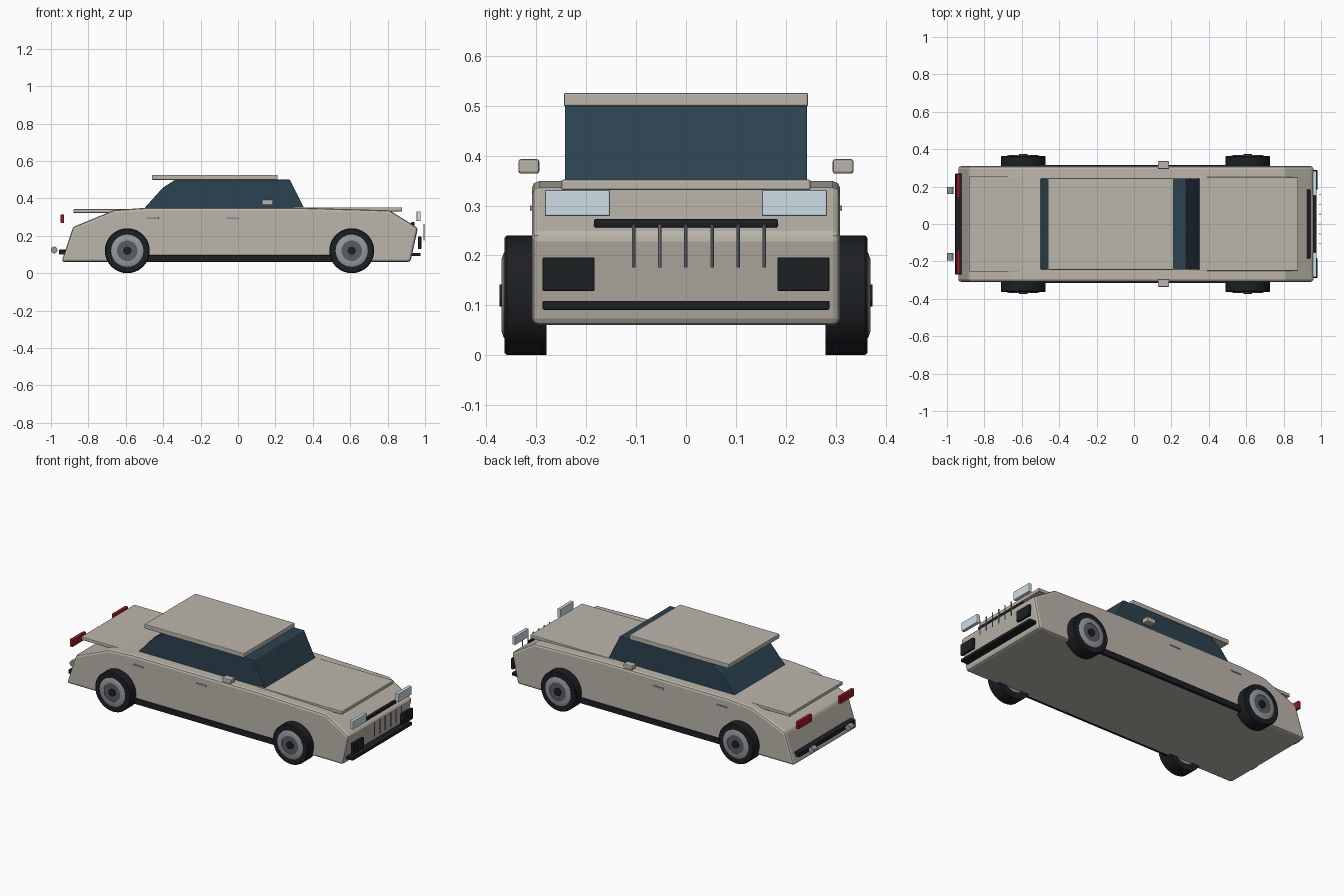
import bpy, bmesh, math
from mathutils import Matrix

if "Cube" in bpy.data.objects:
    bpy.data.objects.remove(bpy.data.objects["Cube"])


def material(name, rgb):
    m = bpy.data.materials.new(name)
    m.diffuse_color = (*rgb, 1)
    m.use_nodes = True
    m.node_tree.nodes["Principled BSDF"].inputs["Base Color"].default_value = m.diffuse_color
    return m


PAINT = material("paint", (0.50, 0.47, 0.41))
GLASS = material("tinted_glass", (0.025, 0.055, 0.08))
BLACK = material("black_trim", (0.012, 0.014, 0.017))
LAMP = material("clear_lamp", (0.62, 0.73, 0.80))
RED = material("red_lamp", (0.35, 0.01, 0.02))
STEEL = material("steel", (0.30, 0.32, 0.34))
DARK_STEEL = material("dark_steel", (0.10, 0.11, 0.12))


def finish(name, bm, mat, bevel=0, smooth=False):
    bmesh.ops.recalc_face_normals(bm, faces=bm.faces)
    me = bpy.data.meshes.new(name)
    bm.to_mesh(me)
    bm.free()
    me.materials.append(mat)
    ob = bpy.data.objects.new(name, me)
    bpy.context.collection.objects.link(ob)
    if bevel:
        mod = ob.modifiers.new("bevel", 'BEVEL')
        mod.width, mod.segments, mod.limit_method = bevel, 2, 'ANGLE'
        mod.angle_limit = math.radians(40)
    if smooth:
        bpy.ops.object.select_all(action='DESELECT')
        ob.select_set(True)
        bpy.context.view_layer.objects.active = ob
        bpy.ops.object.shade_smooth_by_angle(angle=math.radians(30))
    return ob


def box(name, x, y, z, mat, bevel=0.003):
    """Box from (min, max) ranges on each axis."""
    bm = bmesh.new()
    bmesh.ops.create_cube(bm, size=1)
    for v in bm.verts:
        for i, (lo, hi) in enumerate((x, y, z)):
            v.co[i] = (lo + hi) / 2 + v.co[i] * (hi - lo)
    return finish(name, bm, mat, bevel)


def box_pair(name, x, y, z, mat, bevel=0.003):
    box(name + "_left", x, y, z, mat, bevel)
    box(name + "_right", x, (-y[1], -y[0]), z, mat, bevel)


def extrude_profile(name, pts, half_width, mat, bevel):
    """Side profile in XZ pulled across the width."""
    bm = bmesh.new()
    face = bm.faces.new([bm.verts.new((x, -half_width, z)) for x, z in pts])
    ext = bmesh.ops.extrude_face_region(bm, geom=[face])
    for v in ext['geom']:
        if isinstance(v, bmesh.types.BMVert):
            v.co.y = half_width
    return finish(name, bm, mat, bevel)


def lathe(name, profile, x, z, side, mat, steps=40):
    """Closed (radius, y) profile spun about a wheel axle."""
    bm = bmesh.new()
    vs = [bm.verts.new((r, y, 0)) for r, y in profile]
    es = [bm.edges.new((vs[i], vs[(i + 1) % len(vs)])) for i in range(len(vs))]
    bmesh.ops.spin(bm, geom=vs + es, cent=(0, 0, 0), axis=(0, 1, 0),
                   angle=math.tau, steps=steps)
    bmesh.ops.remove_doubles(bm, verts=bm.verts, dist=1e-5)
    for v in bm.verts:
        v.co = (v.co.x + x, v.co.y * side, v.co.z + z)
    return finish(name, bm, mat, smooth=True)


def rod(name, loc, radius, length, axis, mat, sides=20):
    bm = bmesh.new()
    rot = Matrix.Rotation(math.pi / 2, 4, 'X') if axis == 'Y' else Matrix()
    bmesh.ops.create_cone(bm, cap_ends=True, segments=sides, radius1=radius, radius2=radius,
                          depth=length, matrix=Matrix.Translation(loc) @ rot)
    return finish(name, bm, mat, smooth=True)


# Main shell, glasshouse and panels
extrude_profile("body", [(-0.944, 0.06), (-0.882, 0.247), (-0.66, 0.338), (-0.5, 0.349),
                         (0.36, 0.349), (0.81, 0.336), (0.962, 0.242), (0.922, 0.06)],
                0.309, PAINT, 0.014)
extrude_profile("cabin_glass", [(-0.507, 0.34), (-0.402, 0.457), (-0.335, 0.5),
                                (0.277, 0.5), (0.357, 0.34)], 0.243, GLASS, 0.003)
box("roof", (-0.46, 0.212), (-0.245, 0.245), (0.499, 0.526), PAINT, 0.004)
box("hood", (0.3, 0.877), (-0.25, 0.25), (0.331, 0.352), PAINT, 0.004)
box("trunk_lid", (-0.88, -0.6), (-0.257, 0.257), (0.322, 0.342), PAINT, 0.004)

# Sides
box_pair("sill", (-0.52, 0.52), (0.29, 0.316), (0.061, 0.096), BLACK)
box_pair("mirror", (0.128, 0.188), (0.294, 0.336), (0.364, 0.393), PAINT, 0.005)
for label, x in (("rear", -0.458), ("front", -0.03)):
    box_pair(label + "_door_handle", (x - 0.035, x + 0.035), (0.3, 0.313),
             (0.29, 0.3), STEEL, 0.002)

# Front end
box_pair("headlight", (0.955, 0.976), (0.152, 0.283), (0.279, 0.331), LAMP)
box("grille_bar", (0.925, 0.943), (-0.184, 0.184), (0.256, 0.273), BLACK)
for i in range(6):
    rod(f"grille_slat_{i + 1}", (0.994, -0.105 + 0.0524 * i, 0.219), 0.0035, 0.086, 'Z', STEEL, 10)
box_pair("front_vent", (0.963, 0.98), (0.183, 0.288), (0.129, 0.196), BLACK)
box("front_bumper", (0.92, 0.976), (-0.288, 0.288), (0.091, 0.109), BLACK)

# Rear end
box_pair("taillight", (-0.948, -0.929), (0.138, 0.268), (0.268, 0.313), RED)
box("rear_bumper", (-0.956, -0.91), (-0.27, 0.27), (0.1, 0.126), BLACK)
for label, y in (("left", 0.18), ("right", -0.175)):
    rod("exhaust_" + label, (-0.983, y, 0.124), 0.018, 0.038, 'Y', STEEL)

# Wheels
TYRE = [(0.08, 0.28), (0.12, 0.28), (0.12, 0.359), (0.115, 0.364), (0.08, 0.364)]
RIM = [(0.055, 0.285), (0.086, 0.285), (0.086, 0.365), (0.072, 0.37), (0.055, 0.37)]
DISC = [(0, 0.285), (0.056, 0.285), (0.056, 0.366), (0, 0.366)]
HUB = [(0, 0.36), (0.022, 0.36), (0.022, 0.374), (0, 0.374)]
for end, x in (("rear", -0.592), ("front", 0.608)):
    for label, side in (("left", 1), ("right", -1)):
        for part, prof, mat in (("tyre", TYRE, BLACK), ("rim", RIM, STEEL),
                                ("disc", DISC, DARK_STEEL), ("hub", HUB, BLACK)):
            lathe(f"{end}_{label}_{part}", prof, x, 0.12, side, mat)
